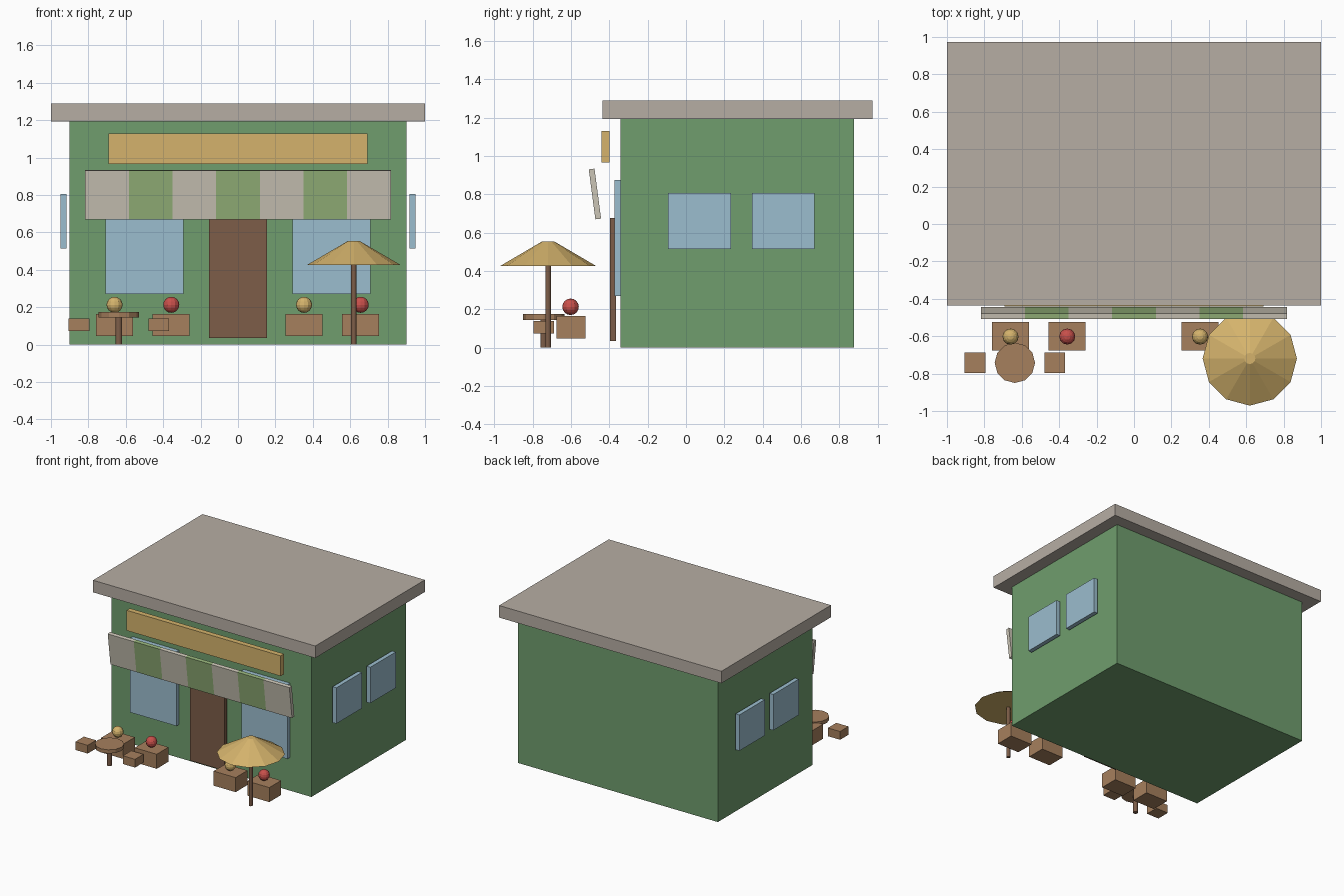
import bpy
from math import radians

if "Cube" in bpy.data.objects:
    bpy.data.objects.remove(bpy.data.objects["Cube"])


def material(name, rgb):
    m = bpy.data.materials.new(name)
    m.diffuse_color = (*rgb, 1)
    m.use_nodes = True
    m.node_tree.nodes["Principled BSDF"].inputs["Base Color"].default_value = m.diffuse_color
    return m


GREEN = material("wall_green", (0.16, 0.34, 0.155))
STONE = material("roof_stone", (0.47, 0.42, 0.37))
GOLD = material("gold", (0.66, 0.45, 0.15))
CREAM = material("awning_cream", (0.60, 0.56, 0.47))
LIME = material("awning_green", (0.30, 0.45, 0.195))
GLASS = material("glass_blue", (0.33, 0.51, 0.62))
BROWN = material("door_brown", (0.205, 0.11, 0.065))
WOOD = material("wood", (0.38, 0.215, 0.11))
RED = material("red", (0.58, 0.08, 0.07))


def finish(name, mat):
    ob = bpy.context.object
    ob.name = name
    ob.data.materials.append(mat)
    return ob


def box(name, x, y, z, mat, tilt=0):
    """Box from (min, max) ranges, optionally tilted about x."""
    bpy.ops.mesh.primitive_cube_add(
        size=1, location=[sum(r) / 2 for r in (x, y, z)], rotation=(tilt, 0, 0))
    ob = finish(name, mat)
    ob.scale = [r[1] - r[0] for r in (x, y, z)]
    return ob


def cone(name, x, y, z0, z1, r0, r1, mat, sides=12):
    bpy.ops.mesh.primitive_cone_add(
        vertices=sides, radius1=r0, radius2=r1, depth=z1 - z0,
        location=(x, y, (z0 + z1) / 2))
    return finish(name, mat)


# Building shell
box("walls", (-0.9, 0.9), (-0.342, 0.876), (0, 1.192), GREEN)
box("roof_slab", (-1, 1), (-0.435, 0.973), (1.192, 1.29), STONE)
box("sign_board", (-0.693, 0.693), (-0.441, -0.398), (0.965, 1.13), GOLD)
box("door", (-0.155, 0.155), (-0.396, -0.364), (0.035, 0.675), BROWN)

# Windows, mirrored left and right
for side, s in (("left", -1), ("right", 1)):
    box(f"front_window_{side}", (s * 0.5 - 0.208, s * 0.5 + 0.208),
        (-0.374, -0.338), (0.27, 0.875), GLASS)
    for i, y in enumerate((0.071, 0.507)):
        box(f"side_window_{side}_{i + 1}", (s * 0.933 - 0.017, s * 0.933 + 0.017),
            (y - 0.164, y + 0.164), (0.514, 0.806), GLASS)

# Striped awning, leaning outwards at the top
w = 1.634 / 7
for i in range(7):
    x0 = -0.817 + i * w
    box(f"awning_stripe_{i + 1}", (x0, x0 + w), (-0.49, -0.46), (0.67, 0.933),
        LIME if i % 2 else CREAM, tilt=radians(7.5))

# Planter crates with round plants
for i, x in enumerate((-0.66, -0.357, 0.353, 0.656)):
    box(f"planter_{i + 1}", (x - 0.099, x + 0.099), (-0.676, -0.524),
        (0.047, 0.165), WOOD)
    bpy.ops.mesh.primitive_uv_sphere_add(
        segments=12, ring_count=8, radius=0.043, location=(x, -0.602, 0.213))
    finish(f"plant_{i + 1}", RED if i % 2 else GOLD)

# Round table with two stools
TX, TY = -0.637, -0.742
cone("table_top", TX, TY, 0.145, 0.175, 0.108, 0.108, WOOD)
cone("table_leg", TX, TY, 0, 0.15, 0.018, 0.018, BROWN)
for side, s in (("left", -1), ("right", 1)):
    x = TX + s * 0.213
    box(f"stool_{side}", (x - 0.055, x + 0.055), (TY - 0.054, TY + 0.054),
        (0.073, 0.14), WOOD)

# Parasol
cone("parasol_pole", 0.619, -0.719, 0, 0.46, 0.015, 0.015, BROWN)
cone("parasol_canopy", 0.619, -0.719, 0.425, 0.555, 0.252, 0.03, GOLD)
